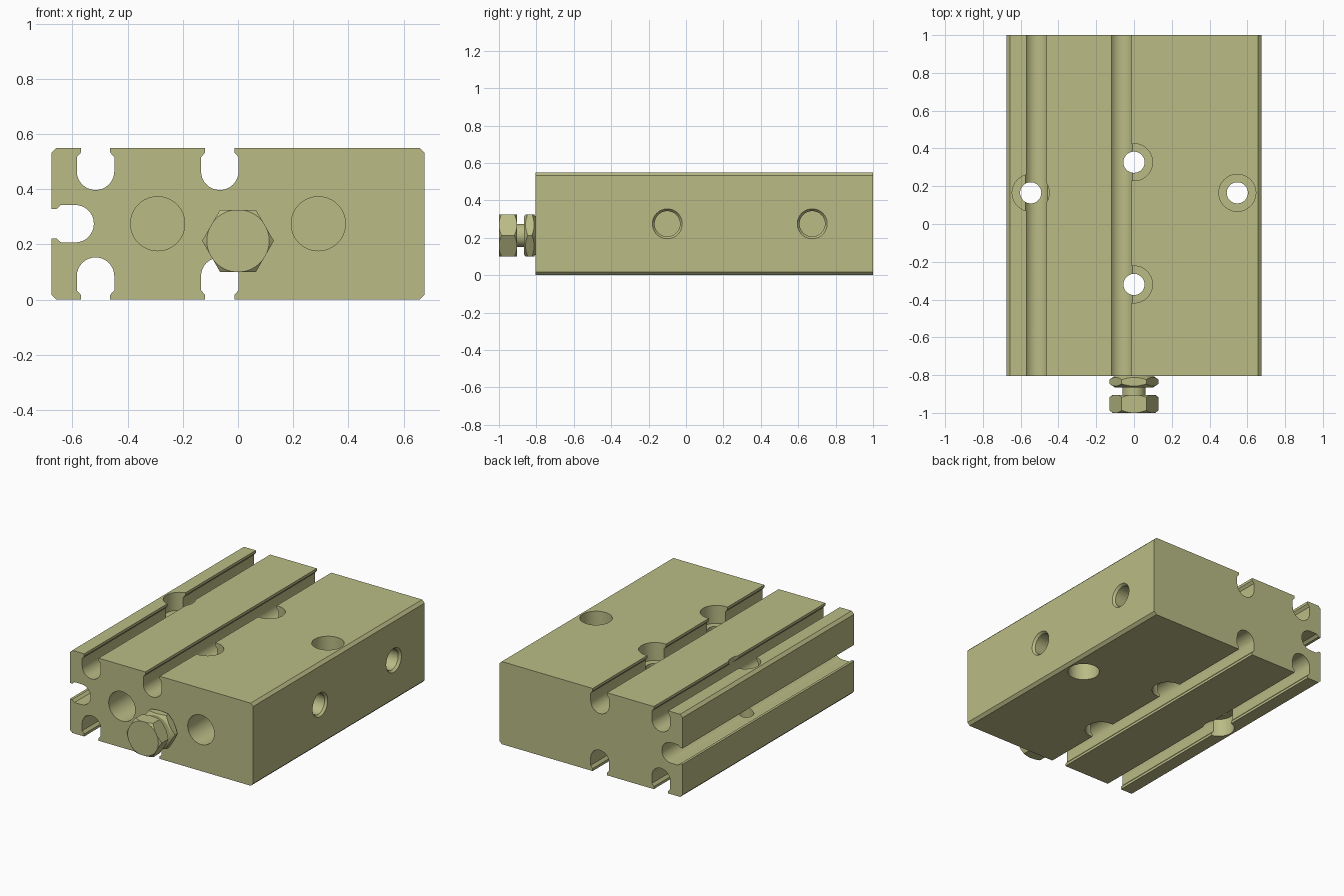
import bpy, bmesh
from math import pi, sin, cos
from mathutils import Vector, Matrix

if "Cube" in bpy.data.objects:
    bpy.data.objects.remove(bpy.data.objects["Cube"])

# One olive colour
OLIVE = (0.49, 0.50, 0.235, 1)
olive = bpy.data.materials.new("olive_metal")
olive.use_nodes = True
olive.diffuse_color = OLIVE
olive.node_tree.nodes["Principled BSDF"].inputs["Base Color"].default_value = OLIVE

# Direction matrices that send local +z along an axis
UP = Matrix.Identity(4)
BACK = Matrix.Rotation(-pi / 2, 4, 'X')
LEFTWARD = Matrix.Rotation(-pi / 2, 4, 'Y')


def to_object(name, bm, matrix):
    bmesh.ops.recalc_face_normals(bm, faces=bm.faces)
    bm.transform(matrix)
    mesh = bpy.data.meshes.new(name)
    bm.to_mesh(mesh)
    bm.free()
    mesh.materials.append(olive)
    obj = bpy.data.objects.new(name, mesh)
    bpy.context.collection.objects.link(obj)
    return obj


def loft(name, rings, matrix):
    """Skin matching point rings and cap both ends."""
    bm = bmesh.new()
    loops = [[bm.verts.new(p) for p in ring] for ring in rings]
    n = len(loops[0])
    for a, b in zip(loops, loops[1:]):
        for i in range(n):
            j = (i + 1) % n
            bm.faces.new((a[i], a[j], b[j], b[i]))
    bm.faces.new(loops[0][::-1])
    bm.faces.new(loops[-1])
    return to_object(name, bm, matrix)


def turned(name, profile, place, axis, sides=48):
    """Solid of revolution from (radius, distance) pairs."""
    rings = [[(r * cos(2 * pi * i / sides), r * sin(2 * pi * i / sides), d)
              for i in range(sides)] for r, d in profile]
    return loft(name, rings, Matrix.Translation(place) @ axis)


def boolean(obj, tool, operation):
    mod = obj.modifiers.new("cut", 'BOOLEAN')
    mod.operation = operation
    mod.solver = 'EXACT'
    mod.object = tool
    bpy.context.view_layer.objects.active = obj
    bpy.ops.object.modifier_apply(modifier=mod.name)
    bpy.data.objects.remove(tool)


def smooth(obj):
    bpy.ops.object.select_all(action='DESELECT')
    obj.select_set(True)
    bpy.context.view_layer.objects.active = obj
    bpy.ops.object.shade_smooth_by_angle(angle=pi / 6)


# Body section: walk the four edges, dipping into sensor slots
HALF, HEIGHT, BEVEL = 0.675, 0.55, 0.018
FRONT, REAR = -0.805, 1.0
SLOTS = (-0.516, -0.066)


def slot(centre, along, inward):
    r, deep = 0.068, 0.085
    side = [(-0.053, 0), (-0.053, 0.017), (-r, 0.034)]
    arc = [(-r * cos(pi * i / 16), deep + r * sin(pi * i / 16)) for i in range(17)]
    pts = side + arc + [(-s, d) for s, d in reversed(side)]
    return [Vector(centre) + s * Vector(along) + d * Vector(inward) for s, d in pts]


section = [(-HALF + BEVEL, 0)]
for x in SLOTS:
    section += slot((x, 0), (1, 0), (0, 1))
section += [(HALF - BEVEL, 0), (HALF, BEVEL),
            (HALF, HEIGHT - BEVEL), (HALF - BEVEL, HEIGHT)]
for x in reversed(SLOTS):
    section += slot((x, HEIGHT), (-1, 0), (0, -1))
section += [(-HALF + BEVEL, HEIGHT), (-HALF, HEIGHT - BEVEL)]
section += slot((-HALF, HEIGHT / 2), (0, -1), (1, 0))
section += [(-HALF, BEVEL)]
body = loft("body", [[(p[0], y, p[1]) for p in section] for y in (FRONT, REAR)], UP)

# Mounting holes, counterbored from both faces
WIDE, NARROW, SINK = 0.098, 0.056, 0.12
mount = [(WIDE, -0.05), (WIDE, SINK), (NARROW, SINK),
         (NARROW, HEIGHT - SINK), (WIDE, HEIGHT - SINK), (WIDE, HEIGHT + 0.05)]
for x, y in ((0, 0.327), (0, -0.32), (-0.547, 0.165), (0.547, 0.165)):
    boolean(body, turned("mount_cutter", mount, (x, y, 0), UP), 'DIFFERENCE')

# Front bores
for x in (-0.291, 0.291):
    bore = [(WIDE, -0.05), (WIDE, 0.4)]
    boolean(body, turned("bore_cutter", bore, (x, FRONT, 0.275), BACK), 'DIFFERENCE')

# Side ports with a chamfered mouth
port = [(0.08, -0.05), (0.08, 0), (0.068, 0.015), (0.068, 0.17)]
for y in (-0.1, 0.675):
    boolean(body, turned("port_cutter", port, (HALF, y, 0.275), LEFTWARD), 'DIFFERENCE')
smooth(body)

# Adjusting screw: hexagons trimmed by chamfer cones, and a shank
SCREW_Z, HEX = 0.213, 0.13


def hexagon(name, y, length, trim):
    obj = turned(name, [(HEX, 0), (HEX, length)], (0, y, SCREW_Z), BACK, 6)
    tool = turned("chamfer_tool", trim, (0, y, SCREW_Z), BACK, 64)
    boolean(obj, tool, 'INTERSECT')
    smooth(obj)


hexagon("screw_head", -1.0, 0.096,
        [(0.113, 0), (0.135, 0.018), (0.135, 0.078), (0.113, 0.096)])
hexagon("lock_nut", -0.865, 0.06,
        [(0.102, 0), (0.135, 0.022), (0.135, 0.038), (0.102, 0.06)])
shank = turned("screw_shank", [(0.062, 0), (0.062, 0.12)], (0, -0.91, SCREW_Z), BACK)
smooth(shank)
